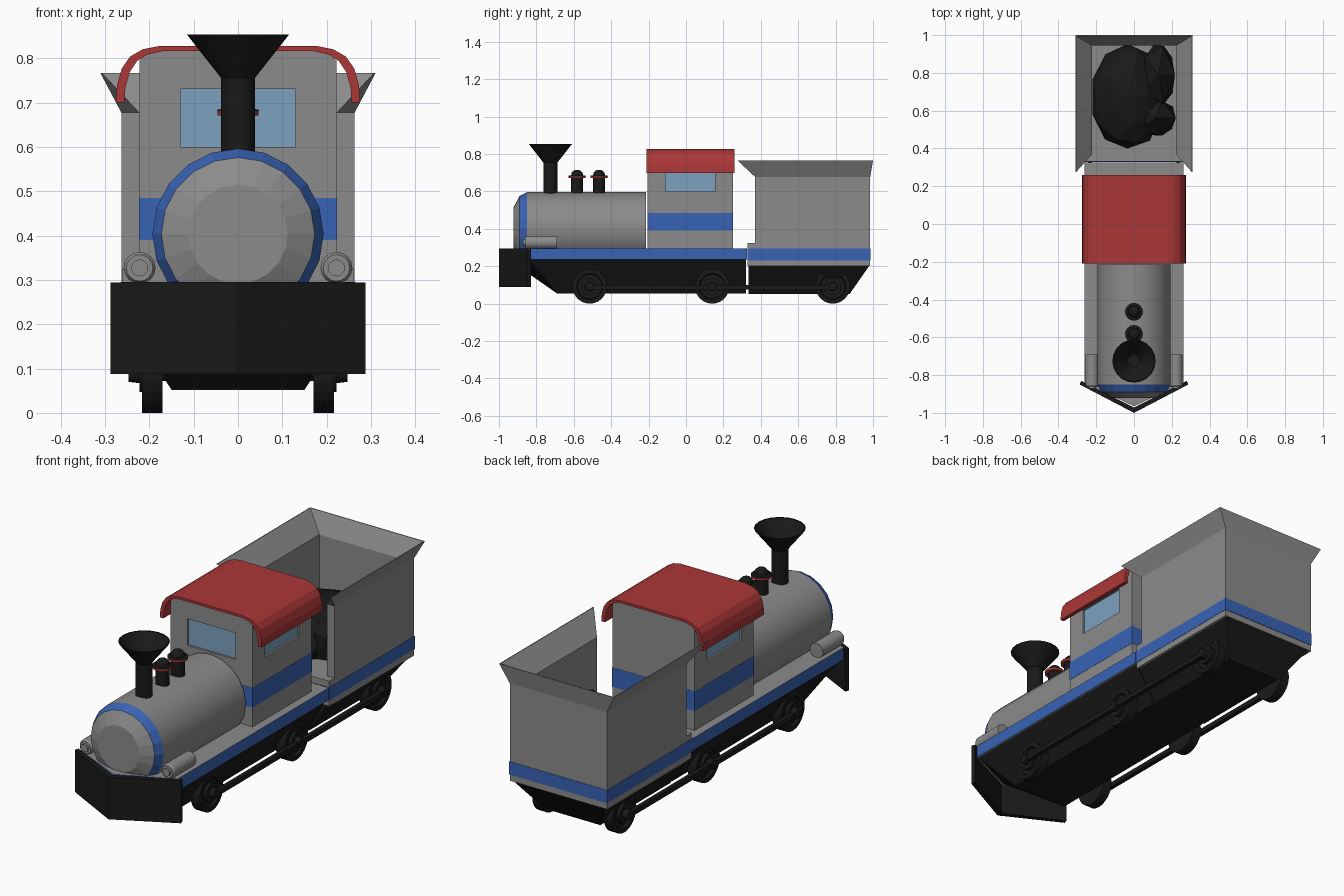
import bpy, bmesh, math
from mathutils import Vector, noise

if "Cube" in bpy.data.objects:
    bpy.data.objects.remove(bpy.data.objects["Cube"])

def material(name, rgb):
    m = bpy.data.materials.new(name)
    m.diffuse_color = (*rgb, 1)
    m.use_nodes = True
    m.node_tree.nodes["Principled BSDF"].inputs["Base Color"].default_value = m.diffuse_color
    return m

GREY = material("dark_grey", (0.26, 0.26, 0.26))
BLACK = material("black", (0.01, 0.01, 0.01))
BLUE = material("blue", (0.04, 0.125, 0.46))
RED = material("red", (0.41, 0.038, 0.038))
GLASS = material("glass", (0.2, 0.36, 0.52))

def finish(name, bm, mat=GREY):
    bmesh.ops.recalc_face_normals(bm, faces=bm.faces)
    me = bpy.data.meshes.new(name)
    bm.to_mesh(me)
    bm.free()
    ob = bpy.data.objects.new(name, me)
    bpy.context.collection.objects.link(ob)
    me.materials.append(mat)
    return ob

def loft(name, rings, mat=GREY):
    """Skin a list of equal-length point rings and cap both ends."""
    bm = bmesh.new()
    vs = [[bm.verts.new(p) for p in ring] for ring in rings]
    n = len(vs[0])
    for a, b in zip(vs, vs[1:]):
        for i in range(n):
            j = (i + 1) % n
            bm.faces.new((a[i], a[j], b[j], b[i]))
    bm.faces.new(vs[0])
    bm.faces.new(vs[-1])
    return finish(name, bm, mat)

def box(name, x0, x1, y0, y1, z0, z1, mat=GREY):
    plan = [(x0, y0), (x1, y0), (x1, y1), (x0, y1)]
    return loft(name, [[(x, y, z) for x, y in plan] for z in (z0, z1)], mat)

def lathe(name, profile, centre, axis, n, mat=GREY, smooth=False):
    """Revolve (radius, distance) pairs around an axis through centre."""
    rings = []
    for r, t in profile:
        ring = []
        for i in range(n):
            a = 2 * math.pi * i / n
            u, v = r * math.sin(a), r * math.cos(a)
            p = {"x": (t, u, v), "y": (u, t, v), "z": (u, v, t)}[axis]
            ring.append(Vector(centre) + Vector(p))
        rings.append(ring)
    ob = loft(name, rings, mat)
    if smooth:
        bpy.ops.object.select_all(action="DESELECT")
        ob.select_set(True)
        bpy.context.view_layer.objects.active = ob
        bpy.ops.object.shade_smooth_by_angle(angle=math.radians(30))
    return ob

# engine running board: grey top, blue edges, pointed front
deck_plan = [(-0.263, -0.84), (0, -0.965), (0.263, -0.84), (0.263, 0.325), (-0.263, 0.325)]
deck = loft("engine_deck", [[(x, y, z) for x, y in deck_plan] for z in (0.235, 0.295)])
deck.data.materials.append(BLUE)
for f in deck.data.polygons:
    f.material_index = 1 if abs(f.normal.z) < 0.5 else 0

# tapering underframes
loft("engine_underframe", [
    [(-0.15, -0.69, 0.055), (0, -0.69, 0.055), (0.15, -0.69, 0.055), (0.15, 0.32, 0.055), (-0.15, 0.32, 0.055)],
    [(-0.25, -0.84, 0.236), (0, -0.95, 0.236), (0.25, -0.84, 0.236), (0.25, 0.32, 0.236), (-0.25, 0.32, 0.236)],
], BLACK)
loft("tender_underframe", [
    [(-0.15, 0.335, 0.052), (0.15, 0.335, 0.052), (0.15, 0.875, 0.052), (-0.15, 0.875, 0.052)],
    [(-0.25, 0.335, 0.203), (0.25, 0.335, 0.203), (0.25, 0.98, 0.203), (-0.25, 0.98, 0.203)],
], BLACK)

# V-shaped front plough plate
plough = [(-0.287, -0.85), (0, -1.0), (0.287, -0.85), (0.28, -0.83), (0, -0.972), (-0.28, -0.83)]
loft("plough", [[(x, y, z) for x, y in plough] for z in (0.088, 0.294)], BLACK)

# boiler barrel, blue collar and faceted front
BOILER = (0, 0, 0.403)
lathe("boiler", [(0.193, -0.85), (0.193, -0.215)], BOILER, "y", 20, smooth=True)
lathe("boiler_collar", [(0.173, -0.89), (0.193, -0.85), (0.193, -0.848)], BOILER, "y", 20, BLUE)
lathe("boiler_front", [(0.112, -0.922), (0.173, -0.89), (0.173, -0.88)], BOILER, "y", 20)

# flared chimney, hollow at the top
lathe("chimney", [(0.038, 0.55), (0.038, 0.755), (0.115, 0.853), (0.108, 0.853), (0.032, 0.765), (0.032, 0.7)],
      (0, -0.725, 0), "z", 20, BLACK, smooth=True)

# two steam domes, each with a flange and a red ring beneath it
for k, y in enumerate((-0.582, -0.465)):
    lathe(f"dome_{k}", [(0.032, 0.57), (0.032, 0.681), (0.047, 0.681), (0.046, 0.684), (0.032, 0.686),
                        (0.029, 0.7), (0.018, 0.711), (0.006, 0.716)], (0, y, 0), "z", 16, BLACK)
    lathe(f"dome_ring_{k}", [(0.046, 0.671), (0.046, 0.681)], (0, y, 0), "z", 16, RED)

# cab body, rounded under the roof
half = [(0.222, 0.29), (0.222, 0.795), (0.205, 0.809), (0.17, 0.817)]
cab_profile = half + [(-x, z) for x, z in reversed(half)]
cab = loft("cab", [[(x, y, z) for x, z in cab_profile] for y in (-0.205, 0.25)])

# window recesses and panes
D = 0.012
recesses = [("front", (-0.13, 0.13, -0.3, -0.205 + D), (-0.13, 0.13, -0.205 + D - 0.002, -0.19)),
            ("right", (0.222 - D, 0.3, -0.11, 0.155), (0.2, 0.222 - D + 0.002, -0.11, 0.155)),
            ("left", (-0.3, -0.222 + D, -0.11, 0.155), (-0.222 + D - 0.002, -0.2, -0.11, 0.155))]
for side, cut, pane in recesses:
    cutter = box("window_cutter", *cut, 0.6, 0.73)
    mod = cab.modifiers.new("window", "BOOLEAN")
    mod.operation = "DIFFERENCE"
    mod.solver = "EXACT"
    mod.object = cutter
    bpy.context.view_layer.objects.active = cab
    bpy.ops.object.modifier_apply(modifier=mod.name)
    bpy.data.objects.remove(cutter)
    box(f"{side}_window", *pane, 0.6, 0.73, GLASS)

box("cab_stripe", -0.223, 0.223, -0.206, 0.251, 0.39, 0.485, BLUE)

# curved roof shell
outer = [(0.275, 0.7), (0.273, 0.738), (0.262, 0.777), (0.243, 0.804), (0.215, 0.82), (0.175, 0.828)]
inner = [(0.256, 0.7), (0.254, 0.734), (0.244, 0.769), (0.228, 0.793), (0.205, 0.808), (0.17, 0.816)]
flip = lambda pts: [(-x, z) for x, z in pts]
roof_profile = outer + flip(outer[::-1]) + flip(inner) + inner[::-1]
loft("cab_roof", [[(x, y, z) for x, z in roof_profile] for y in (-0.21, 0.26)], RED)

# tender walls: U-shaped plan, open at the front, with a flared rim
def u_plan(xo, xi, front, back_o, back_i, z):
    right = [(xo, back_o, z), (xo, front, z), (xi, front, z), (xi, back_i, z)]
    return right + [(-x, y, h) for x, y, h in reversed(right)]

loft("tender_walls", [u_plan(0.263, 0.222, 0.37, 0.985, 0.945, 0.201),
                      u_plan(0.263, 0.222, 0.37, 0.985, 0.945, 0.677),
                      u_plan(0.31, 0.306, 0.275, 1.0, 0.996, 0.766)])
box("tender_floor", -0.262, 0.262, 0.33, 0.98, 0.202, 0.325)
box("tender_stripe", -0.2645, 0.2645, 0.329, 0.987, 0.232, 0.295, BLUE)

# coal lumps
lumps = [((-0.035, 0.675, 0.37), (0.2, 0.28, 0.16), 2),
         ((0.13, 0.79, 0.4), (0.1, 0.18, 0.15), 1),
         ((0.115, 0.56, 0.39), (0.12, 0.11, 0.13), 1)]
for k, (c, s, detail) in enumerate(lumps):
    bm = bmesh.new()
    bmesh.ops.create_icosphere(bm, subdivisions=detail, radius=1)
    for v in bm.verts:
        d = 1 + 0.1 * noise.noise(v.co * 1.5 + Vector((7 * k, 3, 1)))
        v.co = Vector([c[i] + s[i] * v.co[i] * d for i in range(3)])
        v.co.x = max(-0.221, min(0.221, v.co.x))
        v.co.z = max(0.31, v.co.z)
    finish(f"coal_{k}", bm, BLACK)

# wheels, axles, coupling rods and steam cylinders
WHEELS = (-0.515, 0.14, 0.785)
for k, y in enumerate(WHEELS):
    lathe(f"axle_{k}", [(0.02, -0.18), (0.02, 0.18)], (0, y, 0.092), "x", 12, BLACK)
for side, s in (("left", -1), ("right", 1)):
    for k, y in enumerate(WHEELS):
        profile = [(0.092, 0.17), (0.092, 0.217), (0.07, 0.217), (0.065, 0.205),
                   (0.045, 0.205), (0.045, 0.222), (0.025, 0.222), (0.022, 0.247)]
        lathe(f"{side}_wheel_{k}", [(r, s * t) for r, t in profile], (0, y, 0.092), "x", 24, BLACK)
    x0, x1 = sorted((s * 0.222, s * 0.244))
    box(f"{side}_coupling_rod", x0, x1, WHEELS[0], WHEELS[-1], 0.077, 0.1, BLACK)
    lathe(f"{side}_steam_cylinder",
          [(0.019, -0.872), (0.019, -0.862), (0.03, -0.862), (0.036, -0.852), (0.036, -0.69)],
          (s * 0.222, 0, 0.327), "y", 16, smooth=True)
